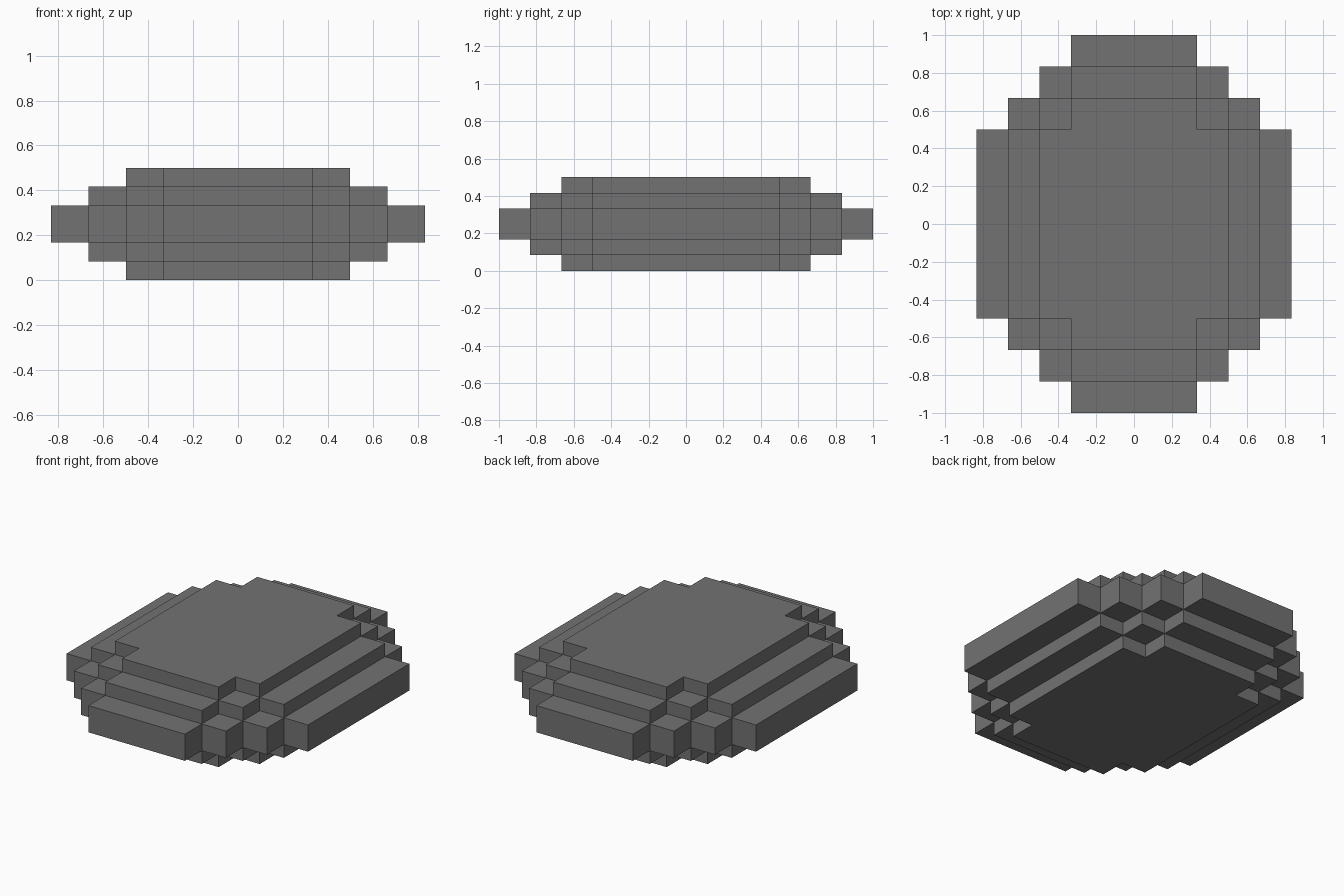
import bpy
import bmesh
from mathutils import Vector

cube = bpy.data.objects.get("Cube")
if cube:
    bpy.data.objects.remove(cube, do_unlink=True)

CELL = 1 / 6
LEVELS = [z / 12 for z in (0, 1, 2, 4, 5, 6)]
INSET = (2, 1, 0, 1, 2)      # how many cells each layer steps inwards


def filled(i, j, k):
    """Stepped oval footprint that shrinks by one cell per layer."""
    if not 0 <= k < len(INSET):
        return False
    a = i if i >= 0 else -i - 1
    b = j if j >= 0 else -j - 1
    s = INSET[k]
    return a < 5 - s and b < 6 - s and a + b <= 6 - s


def corner(i, j, k):
    return Vector((i * CELL, j * CELL, LEVELS[k]))


# Stepped body: only the exposed sides of the filled cells
bm = bmesh.new()
for k in range(len(INSET)):
    for i in range(-5, 5):
        for j in range(-6, 6):
            if not filled(i, j, k):
                continue
            for axis in range(3):
                for side in (0, 1):
                    n = [i, j, k]
                    n[axis] += 2 * side - 1
                    if filled(*n):
                        continue
                    quad = []
                    for u, v in ((0, 0), (1, 0), (1, 1), (0, 1)):
                        p = [i, j, k]
                        p[axis] += side
                        p[(axis + 1) % 3] += u
                        p[(axis + 2) % 3] += v
                        quad.append(bm.verts.new(corner(*p)))
                    bm.faces.new(quad if side else quad[::-1])

# Weld and merge the coplanar cells into large flat faces
bmesh.ops.remove_doubles(bm, verts=bm.verts, dist=0.001)
bmesh.ops.dissolve_limit(bm, angle_limit=0.01, verts=bm.verts, edges=bm.edges)

mesh = bpy.data.meshes.new("stepped_body")
bm.to_mesh(mesh)
bm.free()

# Plain grey material
grey = bpy.data.materials.new("mid_grey")
grey.use_nodes = True
colour = (0.17, 0.17, 0.17, 1)
grey.diffuse_color = colour
grey.node_tree.nodes["Principled BSDF"].inputs["Base Color"].default_value = colour
mesh.materials.append(grey)

body = bpy.data.objects.new("stepped_body", mesh)
bpy.context.collection.objects.link(body)
